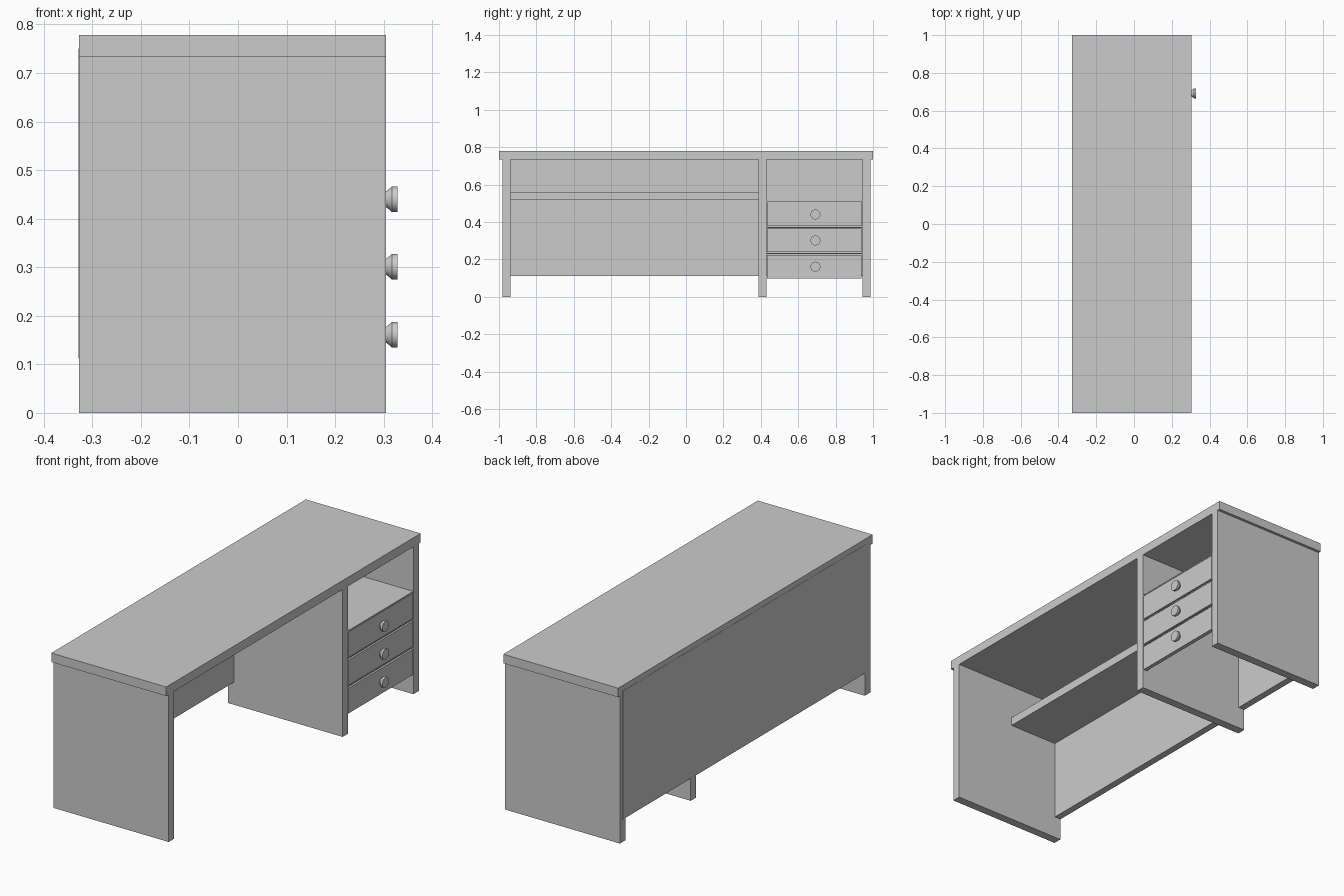
import bpy, bmesh, math
from mathutils import Matrix

if "Cube" in bpy.data.objects:
    bpy.data.objects.remove(bpy.data.objects["Cube"])

BACK, FRONT = -0.327, 0.305


def box(name, x, y, z):
    """Axis-aligned box from (min, max) ranges."""
    bm = bmesh.new()
    bmesh.ops.create_cube(bm, size=1)
    for v in bm.verts:
        for i, (a, b) in enumerate((x, y, z)):
            v.co[i] = b if v.co[i] > 0 else a
    return finish(name, bm)


def finish(name, bm):
    bmesh.ops.recalc_face_normals(bm, faces=bm.faces)
    mesh = bpy.data.meshes.new(name)
    bm.to_mesh(mesh)
    bm.free()
    ob = bpy.data.objects.new(name, mesh)
    bpy.context.collection.objects.link(ob)
    return ob


def knob(name, y, z, sides=28):
    """Flared knob turned around the x axis."""
    profile = [(0.302, 0.0), (0.302, 0.015), (0.307, 0.0175),
               (0.317, 0.0265), (0.328, 0.0265), (0.328, 0.0)]
    bm = bmesh.new()
    verts = [bm.verts.new((x, r, 0)) for x, r in profile]
    edges = [bm.edges.new(pair) for pair in zip(verts, verts[1:])]
    bmesh.ops.spin(bm, geom=verts + edges, cent=(0, 0, 0), axis=(1, 0, 0),
                   angle=math.tau, steps=sides)
    bmesh.ops.remove_doubles(bm, verts=bm.verts, dist=1e-5)
    bmesh.ops.transform(bm, matrix=Matrix.Translation((0, y, z)), verts=bm.verts)
    ob = finish(name, bm)
    bpy.ops.object.select_all(action='DESELECT')
    ob.select_set(True)
    bpy.context.view_layer.objects.active = ob
    bpy.ops.object.shade_smooth_by_angle(angle=math.radians(25))


# Desk top
box("desk_top", (BACK, FRONT), (-1, 1), (0.733, 0.778))

# Three upright panels
for name, y0, y1 in (("left_panel", -0.981, -0.938),
                     ("divider_panel", 0.387, 0.430),
                     ("right_panel", 0.943, 0.986)):
    box(name, (BACK, FRONT), (y0, y1), (0, 0.734))

# Back panel, slightly proud of the carcass
box("back_panel", (-0.328, -0.293), (-0.96, 0.965), (0.112, 0.75))

# Half-depth shelf in the knee space
box("knee_shelf", (-0.295, -0.022), (-0.94, 0.389), (0.517, 0.560))

# Floor of the open compartment
box("compartment_floor", (-0.295, FRONT - 0.001), (0.428, 0.945), (0.505, 0.511))

# Thin drawer fronts, knobs and rails
for i, z in enumerate((0.161, 0.301, 0.440), 1):
    box(f"drawer_front_{i}", (0.284, FRONT - 0.001), (0.434, 0.939),
        (z - 0.063, z + 0.063))
    knob(f"drawer_knob_{i}", 0.692, z)
for i, z in enumerate((0.231, 0.3705), 1):
    box(f"drawer_rail_{i}", (0.284, 0.3), (0.428, 0.945), (z - 0.002, z + 0.002))
